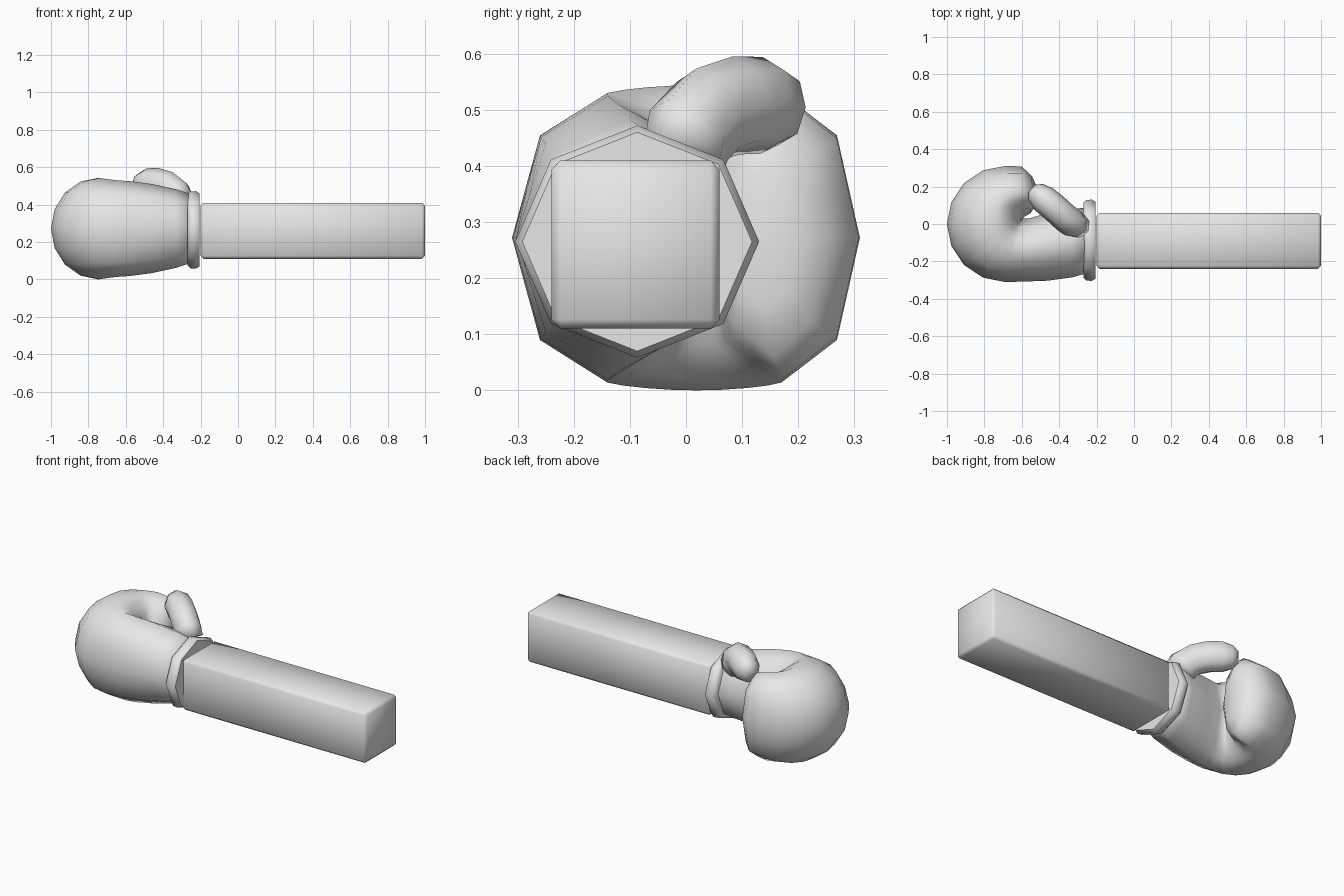
import bpy, bmesh
from math import sin, cos, pi
from mathutils import Vector

cube = bpy.data.objects.get("Cube")
if cube:
    bpy.data.objects.remove(cube, do_unlink=True)

grey = bpy.data.materials.new("plain grey")
grey.use_nodes = True
grey.diffuse_color = (0.8, 0.8, 0.8, 1)
grey.node_tree.nodes["Principled BSDF"].inputs["Base Color"].default_value = (0.8, 0.8, 0.8, 1)

UP = Vector((0, 0, 1))


def finish(name, bm, smooth_angle):
    """Turn a bmesh into a shaded, coloured object."""
    bmesh.ops.recalc_face_normals(bm, faces=bm.faces)
    mesh = bpy.data.meshes.new(name)
    bm.to_mesh(mesh)
    bm.free()
    mesh.materials.append(grey)
    obj = bpy.data.objects.new(name, mesh)
    bpy.context.collection.objects.link(obj)
    bpy.ops.object.select_all(action="DESELECT")
    obj.select_set(True)
    bpy.context.view_layer.objects.active = obj
    bpy.ops.object.shade_smooth_by_angle(angle=smooth_angle)


def loft(name, rings, smooth_angle):
    """Skin a list of rings with equal point counts and close both ends."""
    bm = bmesh.new()
    loops = [[bm.verts.new(p) for p in ring] for ring in rings]
    for a, b in zip(loops, loops[1:]):
        for i in range(len(a)):
            j = (i + 1) % len(a)
            bm.faces.new((a[i], a[j], b[j], b[i]))
    bm.faces.new(loops[0])
    bm.faces.new(loops[-1])
    finish(name, bm, smooth_angle)


def octagon(centre, u, v):
    angles = [pi * i / 4 for i in range(8)]
    return [centre + u * cos(a) + v * sin(a) for a in angles]


def upright_ring(inner, outer, height, fullness=0.0):
    """Ring between a palm point and a back-of-hand point.

    Fullness 0 is a plain octagon; 1 is round, with its peak nearer the palm."""
    p, q = Vector((*inner, 0.272)), Vector((*outer, 0.272))
    peak = p.lerp(q, 0.5 - 0.13 * fullness)
    chord = cos(pi / 8)
    points = []
    for i in range(16):
        a = pi * i / 8
        r = chord + (1 - chord) * fullness if i % 2 else 1
        axis = q - peak if cos(a) > 0 else peak - p
        points.append(peak + (axis * cos(a) + UP * height * sin(a)) * r)
    return points


# Glove: wrist, fist fanned around the palm crease, then curled fingertips
glove = [
    upright_ring((-0.24, 0.09), (-0.24, -0.26), 0.18),
    upright_ring((-0.33, 0.08), (-0.33, -0.285), 0.21),
    upright_ring((-0.46, 0.06), (-0.46, -0.303), 0.238),
    upright_ring((-0.56, 0.03), (-0.59, -0.308), 0.253),
]
STEPS = 9
for i in range(STEPS):
    a = 1.5 * pi - pi * i / (STEPS - 1)
    outer = (-0.69 + 0.31 * cos(a), 0.31 * sin(a))
    glove.append(upright_ring((-0.595, 0.03), outer, 0.258 - 0.014 * cos(a), -cos(a)))
glove += [
    upright_ring((-0.585, 0.04), (-0.6, 0.308), 0.25),
    upright_ring((-0.555, 0.055), (-0.545, 0.255), 0.212),
    upright_ring((-0.535, 0.085), (-0.52, 0.2), 0.13),
]
loft("glove", glove, pi)

# Thumb: plump bean rising from the wrist and lying over the palm side
path = [(-0.31, -0.005, 0.415, 0.95), (-0.33, 0.005, 0.455, 1), (-0.375, 0.04, 0.492, 1),
        (-0.43, 0.09, 0.508, 1), (-0.485, 0.135, 0.508, 0.98), (-0.525, 0.17, 0.504, 0.75),
        (-0.545, 0.188, 0.502, 0.4)]
points = [Vector(p[:3]) for p in path]
thumb = []
for i, p in enumerate(points):
    along = (points[min(i + 1, len(points) - 1)] - points[max(i - 1, 0)]).normalized()
    across = along.cross(UP).normalized()
    size = path[i][3]
    thumb.append(octagon(p, across * 0.077 * size, across.cross(along) * 0.088 * size))
loft("thumb", thumb, pi)

# Cuff: octagonal band with bevelled rims
cuff = []
for x, size in [(-0.27, 0.19), (-0.255, 0.205), (-0.225, 0.207), (-0.205, 0.195)]:
    cuff.append(octagon(Vector((x, -0.087, 0.265)), Vector((0, size * 1.05, 0)), UP * size))
loft("cuff", cuff, pi * 0.28)

# Arm: long square block with softened edges
bm = bmesh.new()
bmesh.ops.create_cube(bm, size=1)
bmesh.ops.scale(bm, vec=(1.2, 0.3, 0.3), verts=bm.verts)
bmesh.ops.translate(bm, vec=(0.4, -0.09, 0.26), verts=bm.verts)
bmesh.ops.bevel(bm, geom=bm.edges[:], offset=0.016, segments=1, affect="EDGES")
finish("arm_block", bm, pi)
